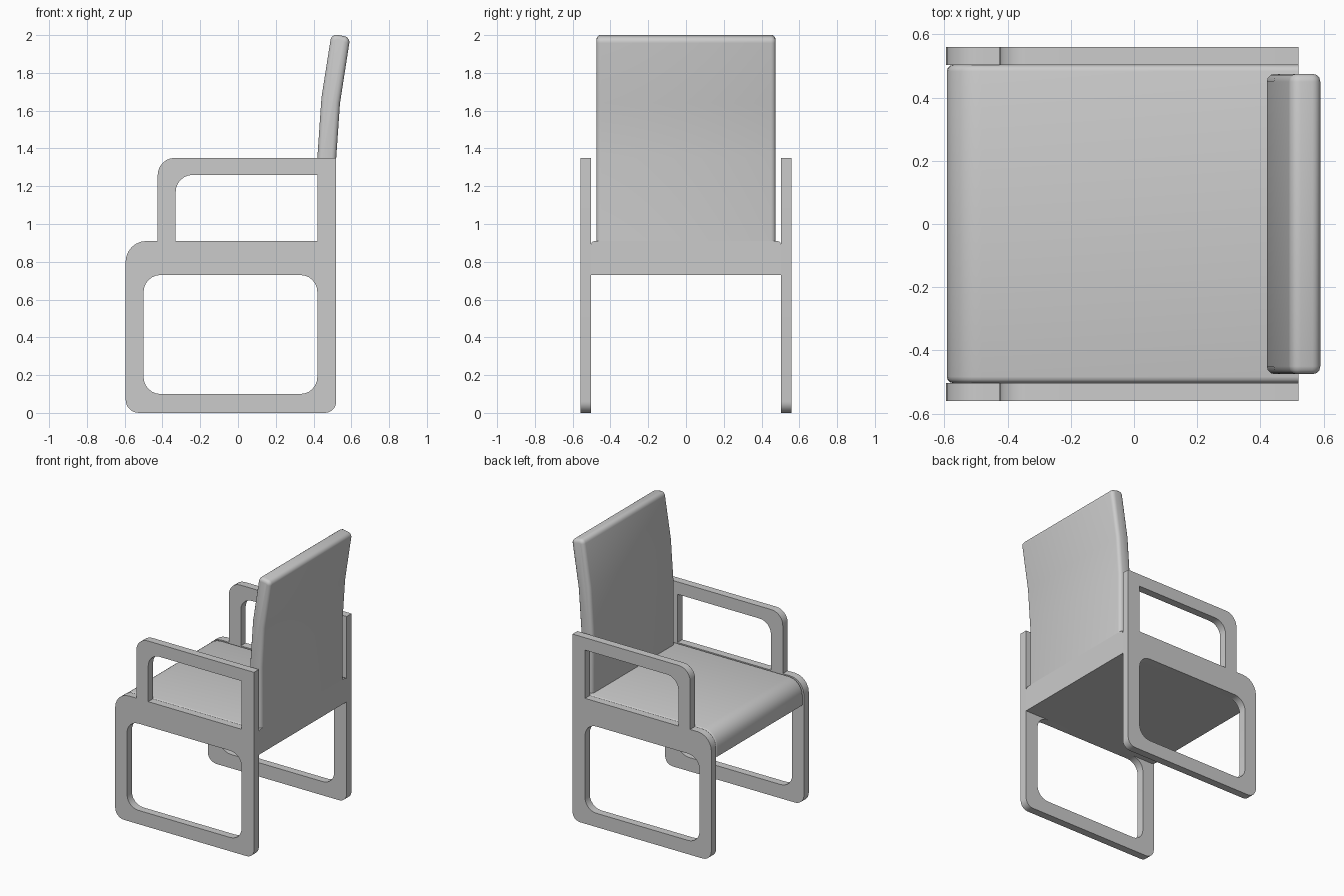
import bpy, bmesh
from math import acos, tan, cos
from mathutils import Vector

if "Cube" in bpy.data.objects:
    bpy.data.objects.remove(bpy.data.objects["Cube"])


def rounded(corners, steps=6):
    """Outline from (x, z, radius) corners, with filleted corners."""
    out = []
    n = len(corners)
    for i, (x, z, r) in enumerate(corners):
        p = Vector((x, z))
        if r == 0:
            out.append(p)
            continue
        a = (Vector(corners[i - 1][:2]) - p).normalized()
        b = (Vector(corners[(i + 1) % n][:2]) - p).normalized()
        half = acos(max(-1, min(1, a.dot(b)))) / 2
        centre = p + (a + b).normalized() * (r / cos(1.5707963 - half))
        start = p + a * (r / tan(half)) - centre
        end = p + b * (r / tan(half)) - centre
        for k in range(steps + 1):
            d = start.lerp(end, k / steps) if k in (0, steps) else start.slerp(end, k / steps)
            out.append(centre + d.normalized() * r)
    return out


def smooth(obj):
    bpy.ops.object.select_all(action='DESELECT')
    obj.select_set(True)
    bpy.context.view_layer.objects.active = obj
    bpy.ops.object.shade_smooth_by_angle(angle=0.6)


def frame(name, outlines, y, half_width):
    """Flat side panel with openings, cut from a filled curve."""
    cu = bpy.data.curves.new(name, 'CURVE')
    cu.dimensions = '2D'
    cu.fill_mode = 'BOTH'
    cu.extrude = half_width
    for pts in outlines:
        sp = cu.splines.new('POLY')
        sp.points.add(len(pts) - 1)
        for q, p in zip(sp.points, pts):
            q.co = (p.x, p.y, 0, 1)
        sp.use_cyclic_u = True
    obj = bpy.data.objects.new(name, cu)
    bpy.context.collection.objects.link(obj)
    obj.rotation_euler.x = 1.5707963
    obj.location.y = y
    bpy.ops.object.select_all(action='DESELECT')
    obj.select_set(True)
    bpy.context.view_layer.objects.active = obj
    bpy.ops.object.convert(target='MESH')
    obj = bpy.context.object
    bm = bmesh.new()
    bm.from_mesh(obj.data)
    bmesh.ops.remove_doubles(bm, verts=bm.verts, dist=1e-5)
    bmesh.ops.recalc_face_normals(bm, faces=bm.faces)
    bm.to_mesh(obj.data)
    bm.free()
    smooth(obj)


def cushion(name, pts, half_width, bevel, sharp):
    """Prism across y whose end rims are rounded, except where sharp(edge midpoint)."""
    bm = bmesh.new()
    face = bm.faces.new([bm.verts.new((p.x, -half_width, p.y)) for p in pts])
    ext = bmesh.ops.extrude_face_region(bm, geom=[face])
    moved = [v for v in ext['geom'] if isinstance(v, bmesh.types.BMVert)]
    bmesh.ops.translate(bm, verts=moved, vec=(0, 2 * half_width, 0))
    bmesh.ops.recalc_face_normals(bm, faces=bm.faces)
    rims = [e for e in bm.edges
            if abs(e.verts[0].co.y - e.verts[1].co.y) < 1e-6
            and not sharp((e.verts[0].co + e.verts[1].co) / 2)]
    bmesh.ops.bevel(bm, geom=rims, offset=bevel, segments=3, profile=0.5, affect='EDGES')
    bmesh.ops.recalc_face_normals(bm, faces=bm.faces)
    me = bpy.data.meshes.new(name)
    bm.to_mesh(me)
    bm.free()
    obj = bpy.data.objects.new(name, me)
    bpy.context.collection.objects.link(obj)
    smooth(obj)


# Side frames: legs, floor runner, seat rail and armrest in one panel
outer = rounded([(-0.595, 0, 0.07), (0.52, 0, 0.06), (0.52, 1.35, 0),
                 (-0.425, 1.35, 0.09), (-0.425, 0.91, 0), (-0.595, 0.91, 0.11)])
leg_hole = rounded([(-0.5, 0.1, 0.09), (0.42, 0.1, 0.09),
                    (0.42, 0.73, 0.09), (-0.5, 0.73, 0.09)])
arm_hole = rounded([(-0.33, 0.91, 0), (0.42, 0.91, 0),
                    (0.42, 1.26, 0), (-0.33, 1.26, 0.09)])
for side, y in (("right", -0.531), ("left", 0.531)):
    frame(side + "_side_frame", [outer, leg_hole, arm_hole], y, 0.028)

# Seat with a rounded front edge
seat = rounded([(-0.592, 0.73, 0), (0.52, 0.73, 0), (0.52, 0.91, 0), (-0.592, 0.91, 0.11)])
cushion("seat", seat, 0.503, 0.02, lambda m: m.z < 0.735 or m.x > 0.519)

# Backrest, curving backwards towards the top
back = rounded([(0.42, 0.91, 0), (0.52, 0.91, 0), (0.52, 1.35, 0), (0.54, 1.64, 0),
                (0.594, 1.988, 0.032), (0.495, 2.008, 0.032), (0.442, 1.67, 0),
                (0.42, 1.35, 0)], 5)
cushion("backrest", back, 0.475, 0.025, lambda m: m.z < 0.915)
